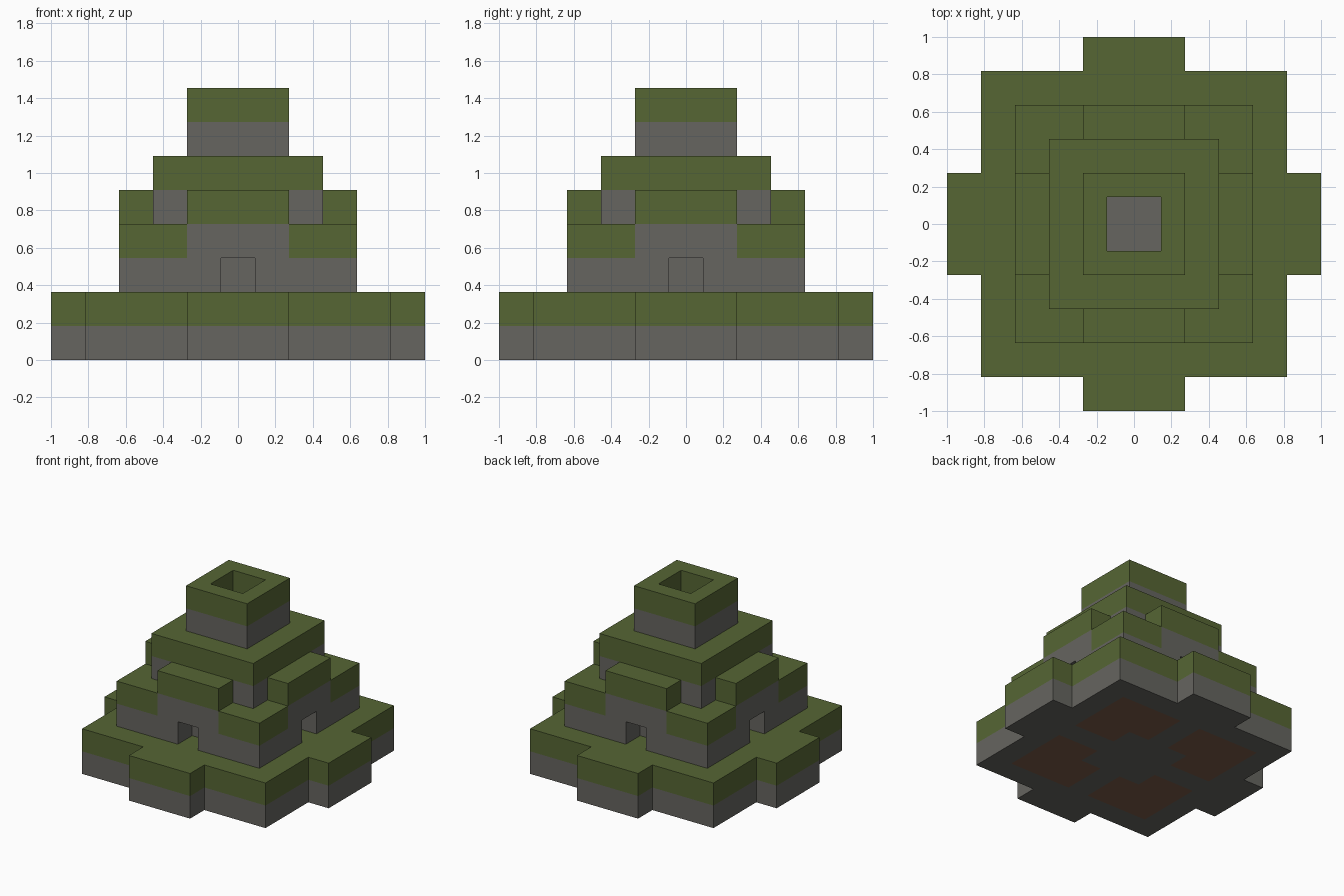
import bpy, bmesh

U = 2 / 11  # one building block

if "Cube" in bpy.data.objects:
    bpy.data.objects.remove(bpy.data.objects["Cube"], do_unlink=True)


def srgb(r, g, b):
    return [((c / 255 + 0.055) / 1.055) ** 2.4 for c in (r, g, b)] + [1.0]


def material(name, colour):
    mat = bpy.data.materials.new(name)
    mat.use_nodes = True
    mat.diffuse_color = colour
    bsdf = mat.node_tree.nodes["Principled BSDF"]
    bsdf.inputs["Base Color"].default_value = colour
    bsdf.inputs["Roughness"].default_value = 0.9
    return mat


MATERIALS = [material("stone", srgb(102, 101, 96)),
             material("moss green", srgb(86, 102, 52)),
             material("earth brown", srgb(124, 91, 71))]
STONE, MOSS, EARTH = range(3)


def finish(bm, name):
    mesh = bpy.data.meshes.new(name)
    bmesh.ops.scale(bm, vec=(U, U, U), verts=bm.verts)
    bm.to_mesh(mesh)
    bm.free()
    for mat in MATERIALS:
        mesh.materials.append(mat)
    obj = bpy.data.objects.new(name, mesh)
    bpy.context.collection.objects.link(obj)
    return obj


def layer(name, quarter, z, mat, rule=None, shaft=False, open_base=False):
    """Turn a quarter outline four times about z and raise it one block."""
    points = []
    for _ in range(4):
        points += quarter
        quarter = [(-y, x) for x, y in quarter]
    bm = bmesh.new()
    base = bm.faces.new([bm.verts.new((x, y, z)) for x, y in points])
    top = bmesh.ops.extrude_face_region(bm, geom=[base], use_keep_orig=True)
    raised = [v for v in top["geom"] if isinstance(v, bmesh.types.BMVert)]
    bmesh.ops.translate(bm, vec=(0, 0, 1), verts=raised)
    bmesh.ops.recalc_face_normals(bm, faces=bm.faces)
    for face in bm.faces:
        face.normal_update()
        face.material_index = rule(face) if rule else mat
    if open_base:
        low = [f for f in bm.faces if f.normal.z < -0.5]
        bmesh.ops.delete(bm, geom=low, context="FACES_ONLY")
    if shaft:  # one-block square pit sunk into the top
        lid = next(f for f in bm.faces if f.normal.z > 0.5)
        bmesh.ops.inset_region(bm, faces=[lid], thickness=1)
        pit = bmesh.ops.extrude_discrete_faces(bm, faces=[lid])["faces"][0]
        bmesh.ops.translate(bm, vec=(0, 0, -0.99), verts=pit.verts)
        pit.material_index = STONE
    return finish(bm, name)


def square(h):
    return [(h, h)]


def cross(core, arm, reach):
    """Square core with a centred arm (or niche, if reach < core) per side."""
    return [(core, -arm), (reach, -arm), (reach, arm), (core, arm), (core, core)]


# Platform with four landings
platform = cross(4.5, 1.5, 5.5)
layer("platform_stone", platform, 0, STONE, open_base=True)
layer("platform_top", platform, 1, MOSS)

# Underside, with earth patches at the four corners
bm = bmesh.new()
bmesh.ops.create_grid(bm, x_segments=11, y_segments=11, size=5.5)
outside = []
for face in bm.faces:
    c = face.calc_center_median()
    near, far = sorted((round(abs(c.x)), round(abs(c.y))))
    if far == 5 and near > 1:
        outside.append(face)
    patch = near >= 1 and 2 <= far <= 3
    face.material_index = EARTH if patch else STONE
bmesh.ops.delete(bm, geom=outside, context="FACES")
bmesh.ops.reverse_faces(bm, faces=bm.faces)
finish(bm, "underside")


# Lower storey with a door niche on each side
def storey_rule(face):
    c = face.calc_center_median()
    if face.normal.z > 0.5:
        return MOSS
    central_wall = min(abs(c.x), abs(c.y)) < 1
    return STONE if face.normal.z < -0.5 or central_wall else MOSS


layer("storey_with_doorways", cross(3.5, 0.5, 2.5), 2, STONE)
layer("storey_cornice", [(3.5, -1.5), (3.5, 1.5), (3.5, 3.5)], 3, MOSS, storey_rule)
layer("porch_roofs", [(3.5, -1.5), (3.5, 1.5), (1.5, 1.5)], 4, MOSS)

# Upper storey
layer("upper_storey_wall", square(2.5), 4, STONE)
layer("upper_storey_roof", square(2.5), 5, MOSS)

# Tower with a shaft in its roof
layer("tower_wall", square(1.5), 6, STONE)
layer("tower_roof", square(1.5), 7, MOSS, shaft=True)
